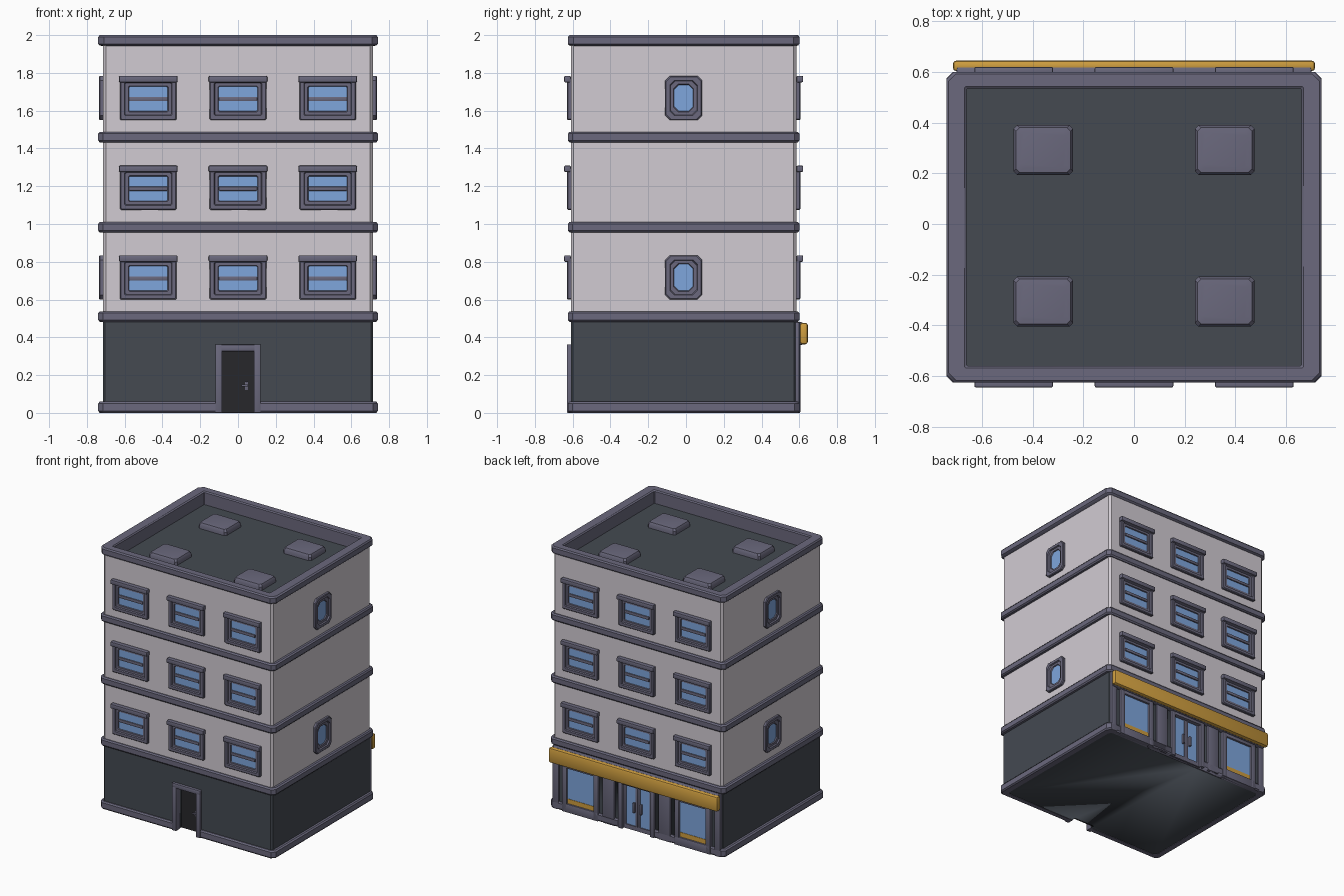
import bpy, bmesh, math
from mathutils import Matrix, Vector

if "Cube" in bpy.data.objects:
    bpy.data.objects.remove(bpy.data.objects["Cube"])

CY = -0.0125                      # building centre in y
HX, HY = 0.715, 0.5975            # wall half sizes


def material(name, rgb):
    m = bpy.data.materials.new(name)
    m.diffuse_color = (*rgb, 1)
    m.use_nodes = True
    m.node_tree.nodes["Principled BSDF"].inputs["Base Color"].default_value = m.diffuse_color
    return m


WALL = material("pale wall", (0.64, 0.60, 0.65))
TRIM = material("purple grey trim", (0.145, 0.14, 0.205))
DARK = material("dark slate", (0.058, 0.068, 0.083))
GLASS = material("blue glass", (0.21, 0.38, 0.72))
GOLD = material("golden sign", (0.62, 0.34, 0.05))
DOOR = material("door black", (0.02, 0.02, 0.024))


def finish(name, bm, mat):
    bmesh.ops.recalc_face_normals(bm, faces=bm.faces)
    me = bpy.data.meshes.new(name)
    bm.to_mesh(me)
    bm.free()
    me.materials.append(mat)
    me.shade_smooth()
    me.set_sharp_from_angle(angle=math.radians(35))
    ob = bpy.data.objects.new(name, me)
    bpy.context.collection.objects.link(ob)
    return ob


def loft(name, loops, mat, M=Matrix.Translation((0, CY, 0)), closed=False):
    """Stack chamfered rectangles (half x, half y, height, chamfer)."""
    bm = bmesh.new()
    rings = []
    for a, b, z, c in loops:
        pts = [(a, c - b), (a, b - c), (a - c, b), (c - a, b),
               (-a, b - c), (-a, c - b), (c - a, -b), (a - c, -b)]
        rings.append([bm.verts.new(M @ Vector((x, y, z))) for x, y in pts])
    pairs = list(zip(rings, rings[1:]))
    if closed:
        pairs.append((rings[-1], rings[0]))
    else:
        bm.faces.new(rings[0])
        bm.faces.new(rings[-1])
    for p, q in pairs:
        for i in range(8):
            j = (i + 1) % 8
            bm.faces.new((p[i], p[j], q[j], q[i]))
    return finish(name, bm, mat)


def box(name, lo, hi, mat, bevel=0.0, M=Matrix()):
    bm = bmesh.new()
    lo, hi = Vector(lo), Vector(hi)
    bmesh.ops.create_cube(bm, size=1, matrix=Matrix.Translation((lo + hi) / 2)
                          @ Matrix.Diagonal((*(hi - lo), 1)))
    if bevel:
        bmesh.ops.bevel(bm, geom=bm.edges[:], offset=bevel, segments=2,
                        profile=0.5, affect='EDGES')
    bm.transform(M)
    return finish(name, bm, mat)


def facing(origin, right, out):
    """Local frame: x along the wall, y up, z outward."""
    M = Matrix((right, (0, 0, 1), out)).transposed().to_4x4()
    M.translation = origin
    return M


def on_front(x, z): return facing((x, CY - HY, z), (1, 0, 0), (0, -1, 0))
def on_back(x, z): return facing((x, CY + HY, z), (-1, 0, 0), (0, 1, 0))
def on_right(z): return facing((HX, CY, z), (0, 1, 0), (1, 0, 0))
def on_left(z): return facing((-HX, CY, z), (0, -1, 0), (-1, 0, 0))


def frame(name, w, h, c, steps, M):
    loft(name, [(w / 2 - i, h / 2 - i, d, c) for i, d in steps], TRIM, M, True)


STEPS = [(0, -.01), (0, .015), (.005, .02), (.024, .02), (.028, .01),
         (.044, .01), (.048, .002), (.048, -.01)]


def window(name, w, h, c, M):
    frame(name + "_frame", w, h, c, STEPS, M)
    box(name + "_glass", (.045 - w / 2, .045 - h / 2, -.002),
        (w / 2 - .045, h / 2 - .045, .003), GLASS, 0, M)


# Main walls, plinth storey and sunken roof
ground = loft("ground_storey", [(HX, HY, 0.003, .012), (HX, HY, .5, .012)], DARK)
loft("upper_walls", [(HX, HY, .5, .015), (HX, HY, 1.95, .015),
                     (.68, .565, 1.95, .005), (.68, .565, 1.88, .005)], WALL)
loft("roof_floor", [(.67, .557, 1.88, .005), (.67, .557, 1.9, .005)], DARK)
loft("parapet", [(.70, .58, 1.94, .02), (.733, .606, 1.945, .03),
                 (.74, .6125, 1.953, .03), (.74, .6125, 1.99, .03),
                 (.732, .605, 2.0, .03), (.668, .555, 2.0, .004),
                 (.66, .5475, 1.992, .004), (.66, .5475, 1.89, .004)],
     TRIM, closed=True)


def band(name, z0, z1):
    a, b = .74, .6125
    return loft(name, [(.69, .57, z0, .02), (a - .008, b - .008, z0, .025),
                       (a, b, z0 + .01, .025), (a, b, z1 - .01, .025),
                       (a - .008, b - .008, z1, .025), (.69, .57, z1, .02)],
                TRIM, closed=True)


# Floor bands
base = band("base_band", 0, .06)
for i, z in enumerate((.482, .955, 1.432)):
    band(f"floor_band_{i}", z, z + .056)

# Roof vents
for sx in (-1, 1):
    for y in (.292, -.306):
        loft("roof_vent", [(.118, .098, 1.89, .014), (.118, .098, 1.925, .014),
                           (.108, .088, 1.942, .014), (.09, .07, 1.945, .014)],
             TRIM, Matrix.Translation((sx * .358, y, 0)))

# Windows on three floors; narrow side windows on the first and third
for k in range(3):
    zc = .712 + k * .475
    for x in (-.475, 0, .475):
        for side, at in (("front", on_front), ("back", on_back)):
            M = at(x, zc)
            window(side + "_window", .3, .225, .006, M)
            box(side + "_window_bar", (-.102, -.011, 0), (.102, .011, .012), TRIM, .003, M)
            box(side + "_window_ledge", (-.155, .088, 0), (.155, .122, .035), TRIM, .006, M)
    if k != 1:
        for side, at in (("right", on_right), ("left", on_left)):
            window(side + "_window", .195, .235, .025, at(zc + .005))

# Doorways cut through the ground storey
for nm, lo, hi in (("front_door_cutter", (-.087, -.7, -.1), (.087, -.555, .325)),
                   ("back_door_cutter", (-.125, .57, -.1), (.125, .7, .35))):
    cut = box(nm, lo, hi, DARK)
    cut.hide_render = True
    cut.hide_viewport = True
    for ob in (ground, base):
        mod = ob.modifiers.new("doorway", 'BOOLEAN')
        mod.operation = 'DIFFERENCE'
        mod.object = cut
        mod.solver = 'EXACT'


def door_frame(name, w, h, t, M):
    # posts and lintel, z measured from ground
    for s in (-1, 1):
        x = s * (w - t) / 2
        box(name + "_post", (x - t / 2, 0, -.03), (x + t / 2, h, .02), TRIM, .004, M)
    box(name + "_lintel", (-w / 2, h - t, -.03), (w / 2, h, .02), TRIM, .006, M)


# Front door
F = on_front(0, 0)
door_frame("front_door", .24, .362, .036, F)
box("front_door_leaf", (-.087, .003, -.06), (.087, .326, -.05), DOOR, 0, F)
box("front_door_plate", (.037, .12, -.05), (.053, .165, -.043), TRIM, .002, F)
box("front_door_handle", (.018, .14, -.043), (.053, .15, -.028), TRIM, .002, F)

# Shop front: two display windows
for x in (-.475, .475):
    M = on_back(x, 0)
    door_frame("shop_window", .305, .375, .04, M)
    box("shop_window_sill", (-.15, 0, -.02), (.15, .065, .02), TRIM, .005, M)
    box("shop_glass", (-.115, .06, -.002), (.115, .34, .005), GLASS, 0, M)
    box("shop_window_stripe", (-.115, .065, 0), (.115, .1, .008), GOLD, 0, M)

# Shop double door
B = on_back(0, 0)
door_frame("shop_door", .305, .375, .036, B)
box("shop_door_glass", (-.12, .01, -.015), (.12, .345, -.01), GLASS, 0, B)
box("shop_door_kick", (-.12, .003, -.015), (.12, .035, -.002), TRIM, 0, B)
for s in (-1, 1):
    for x, w in ((.009, .018), (.11, .02)):
        box("shop_door_stile", (s * x - w / 2, .003, -.015),
            (s * x + w / 2, .345, -.002), TRIM, .002, B)
    box("shop_door_handle", (s * .03 - .008, .14, -.01), (s * .03 + .008, .215, .012),
        TRIM, .003, B)

# Pilasters and corner posts of the shop front
for x, w in ((-.237, .1), (.237, .1), (-.685, .05), (.685, .05)):
    box("shop_pilaster", (x - w / 2, 0, -.01), (x + w / 2, .48, .015), TRIM, .005, B)

# Shop sign
box("sign_backing", (-.7, .36, -.01), (.7, .48, .035), TRIM, .008, B)
box("sign_board", (-.715, .363, .018), (.715, .477, .06), GOLD, .014, B)
